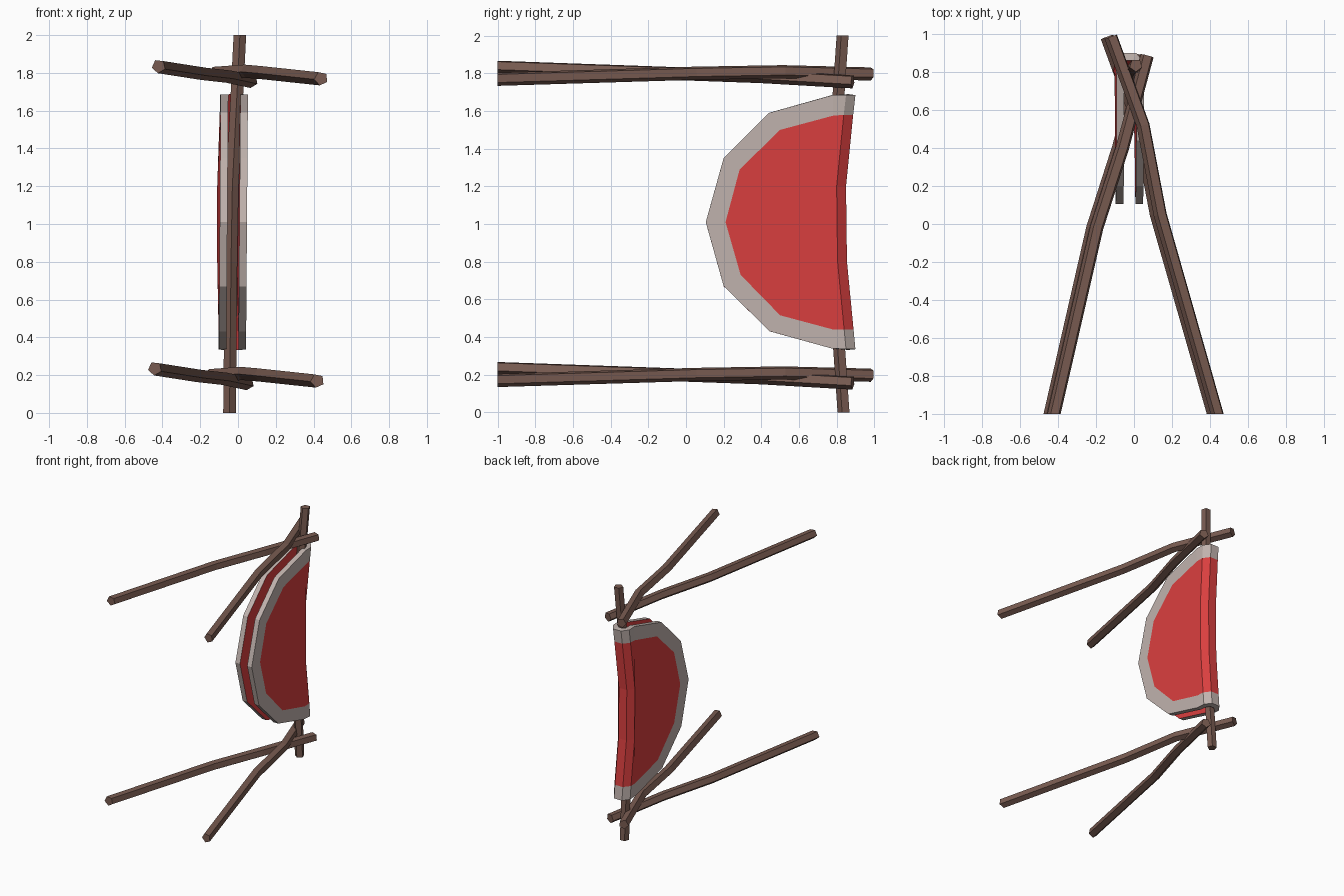
import bpy, bmesh, math
from mathutils import Vector

cube = bpy.data.objects.get("Cube")
if cube:
    bpy.data.objects.remove(cube)


def material(name, color):
    m = bpy.data.materials.new(name)
    m.use_nodes = True
    m.diffuse_color = (*color, 1)
    bsdf = next(n for n in m.node_tree.nodes if n.type == 'BSDF_PRINCIPLED')
    bsdf.inputs["Base Color"].default_value = (*color, 1)
    return m


wood = material("brown wood", (0.19, 0.105, 0.082))
red = material("red cloth", (0.70, 0.05, 0.05))
grey = material("pale grey border", (0.53, 0.45, 0.42))


def make_object(name, bm, mats):
    mesh = bpy.data.meshes.new(name)
    bm.to_mesh(mesh)
    bm.free()
    for m in mats:
        mesh.materials.append(m)
    obj = bpy.data.objects.new(name, mesh)
    bpy.context.collection.objects.link(obj)
    return obj


def branch(name, points, radius, start_dir, end_dir, up, turn=0):
    """Five-sided bent stick swept along points."""
    pts = [Vector(p) for p in points]
    bm = bmesh.new()
    rings = []
    for i, p in enumerate(pts):
        before = (p - pts[i - 1]).normalized() if i else Vector()
        after = (pts[i + 1] - p).normalized() if i < len(pts) - 1 else Vector()
        d = (before + after).normalized()
        if i == 0 and start_dir:
            d = Vector(start_dir)
        if i == len(pts) - 1 and end_dir:
            d = Vector(end_dir)
        side = d.cross(Vector(up)).normalized()
        top = side.cross(d)
        ring = []
        for k in range(5):
            a = math.radians(turn - 90 + 72 * k)
            ring.append(bm.verts.new(p + radius * (math.cos(a) * side + math.sin(a) * top)))
        rings.append(ring)
    for a, b in zip(rings, rings[1:]):
        for k in range(5):
            n = (k + 1) % 5
            bm.faces.new((a[k], a[n], b[n], b[k]))
    bm.faces.new(rings[0])
    bm.faces.new(rings[-1])
    bmesh.ops.recalc_face_normals(bm, faces=bm.faces[:])
    return make_object(name, bm, [wood])


# Upright pole
branch("upright_pole",
       [(-0.045, 0.84, 0), (-0.037, 0.785, 0.8), (-0.03, 0.78, 1.2), (0.01, 0.835, 2)],
       0.035, (0, 0, 1), (0, 0, 1), (0, 1, 0))

# Two crossed pairs of long branches
left_path = [(-0.43, -1, 1.835), (-0.205, -0.02, 1.8), (-0.07, 0.4, 1.785), (0.06, 0.885, 1.757)]
right_path = [(0.43, -1, 1.77), (0.13, 0.05, 1.802), (0.04, 0.52, 1.81), (-0.13, 0.985, 1.798)]
for level, dx, dz in (("upper", 0.01, 0), ("lower", -0.01, -1.6)):
    for side, path, turn in (("right", left_path, -6), ("left", right_path, -12)):
        pts = [(x + dx, y, z + dz) for x, y, z in path]
        branch(f"{level}_{side}_branch", pts, 0.037, (0, 1, 0), None, (0, 0, 1), turn)

# Folded cloth: rows of the fold (height, back depth, middle x)
fold_rows = [(1.685, 0.90, -0.022), (1.58, 0.888, -0.025), (1.2, 0.85, -0.038),
             (0.8, 0.855, -0.038), (0.44, 0.89, -0.031), (0.335, 0.90, -0.03)]
outer_edge = [(0.78, 1.685), (0.44, 1.59), (0.2, 1.35), (0.105, 1.01),
              (0.2, 0.67), (0.445, 0.43), (0.77, 0.34)]
inner_edge = [(0.78, 1.575), (0.5, 1.5), (0.285, 1.29), (0.21, 1.01),
              (0.29, 0.73), (0.5, 0.515), (0.78, 0.44)]
HALF = 0.072
GREY, RED = 0, 1

bm = bmesh.new()
columns = []
for dx, dy in ((-HALF, -0.05), (-0.035, 0), (0.035, 0), (HALF, -0.05)):
    columns.append([bm.verts.new((x + dx, y + dy, z)) for z, y, x in fold_rows])


def face(verts, index):
    f = bm.faces.new(verts)
    f.material_index = index
    f.normal_update()
    c = f.calc_center_median()
    if f.normal.dot(c - Vector((-0.028, 0.6, c.z))) < 0:
        f.normal_flip()


# Strips wrapped around the pole
for a, b in zip(columns, columns[1:]):
    for i in range(len(fold_rows) - 1):
        face((a[i], a[i + 1], b[i + 1], b[i]), GREY if i in (0, 4) else RED)

# Side panels with a border band
for sign, col in ((-1, columns[0]), (1, columns[-1])):
    def edge(points):
        return [bm.verts.new((-0.032 + 0.0075 * z + sign * HALF, y, z)) for y, z in points]
    outer = [col[0]] + edge(outer_edge) + [col[5]]
    inner = [col[1]] + edge(inner_edge) + [col[4]]
    for i in range(len(outer) - 1):
        face((outer[i], outer[i + 1], inner[i + 1], inner[i]), GREY)
    face(inner + [col[3], col[2]], RED)

cloth = make_object("folded_cloth", bm, [grey, red])
thick = cloth.modifiers.new("thickness", 'SOLIDIFY')
thick.thickness = 0.04
thick.offset = -1
thick.use_even_offset = True
thick.material_offset = 1  # lining is all red
thick.material_offset_rim = 0
